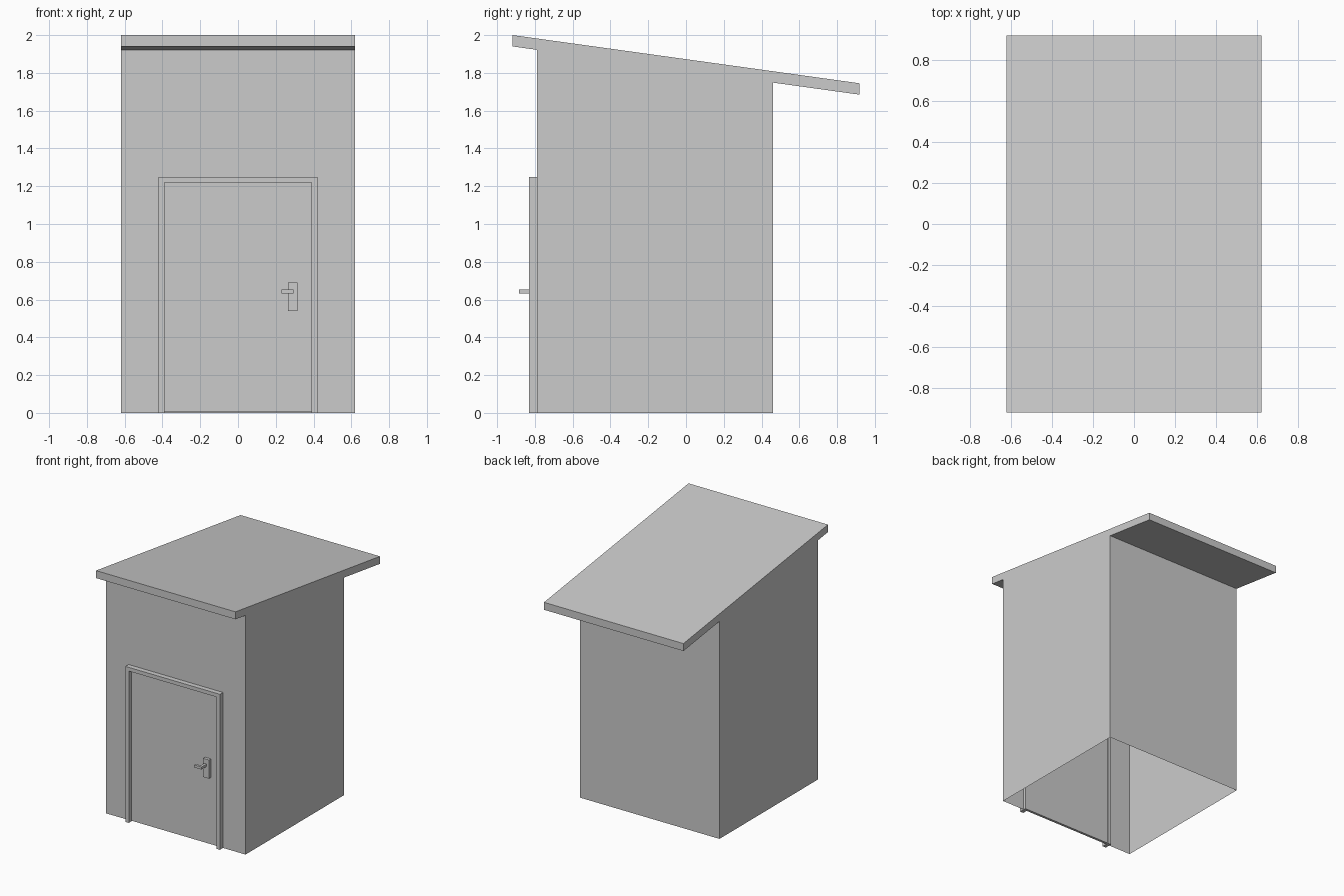
import bpy
import bmesh

cube = bpy.data.objects.get("Cube")
if cube:
    bpy.data.objects.remove(cube, do_unlink=True)

grey = bpy.data.materials.new("plain grey")
grey.use_nodes = True
COLOUR = (0.6, 0.6, 0.6, 1)
grey.diffuse_color = COLOUR
grey.node_tree.nodes["Principled BSDF"].inputs["Base Color"].default_value = COLOUR

HALF_WIDTH = 0.62
FRONT, BACK = -0.79, 0.46
EAVE = 0.918
SLOPE = -0.255 / (2 * EAVE)
ROOF_THICKNESS = 0.06


def add_object(name, bm):
    mesh = bpy.data.meshes.new(name)
    bm.to_mesh(mesh)
    bm.free()
    mesh.materials.append(grey)
    obj = bpy.data.objects.new(name, mesh)
    bpy.context.collection.objects.link(obj)
    return obj


def extrude_face(bm, points, offset):
    """Solid made by sweeping one polygon along an offset."""
    face = bm.faces.new([bm.verts.new(p) for p in points])
    swept = bmesh.ops.extrude_face_region(bm, geom=[face], use_keep_orig=True)
    verts = [g for g in swept["geom"] if isinstance(g, bmesh.types.BMVert)]
    bmesh.ops.translate(bm, vec=offset, verts=verts)
    bmesh.ops.recalc_face_normals(bm, faces=bm.faces)


def box(name, x, y, z):
    bm = bmesh.new()
    extrude_face(bm, [(x[0], y[0], z[0]), (x[1], y[0], z[0]),
                      (x[1], y[0], z[1]), (x[0], y[0], z[1])], (0, y[1] - y[0], 0))
    return add_object(name, bm)


def roof_underside(y):
    return 2 - ROOF_THICKNESS + SLOPE * (y + EAVE)


# Thin walls, open underneath, with a doorway in the front
bm = bmesh.new()
W, D, H = HALF_WIDTH, 0.42, 1.25
top_front, top_back = roof_underside(FRONT), roof_underside(BACK)
front = [(-W, 0), (-D, 0), (-D, H), (D, H), (D, 0), (W, 0), (W, top_front), (-W, top_front)]
bm.faces.new([bm.verts.new((x, FRONT, z)) for x, z in front])
bm.faces.new([bm.verts.new(p) for p in
              [(W, BACK, 0), (-W, BACK, 0), (-W, BACK, top_back), (W, BACK, top_back)]])
for side in (-W, W):
    points = [(side, FRONT, 0), (side, BACK, 0), (side, BACK, top_back), (side, FRONT, top_front)]
    bm.faces.new([bm.verts.new(p) for p in (points if side > 0 else points[::-1])])
bmesh.ops.remove_doubles(bm, verts=bm.verts, dist=0.0001)
add_object("walls", bm)

# Sloping roof slab
bm = bmesh.new()
extrude_face(bm, [(-W, -EAVE, roof_underside(-EAVE)), (-W, EAVE, roof_underside(EAVE)),
                  (-W, EAVE, roof_underside(EAVE) + ROOF_THICKNESS), (-W, -EAVE, 2)],
             (2 * W, 0, 0))
add_object("roof", bm)

# Door frame as one mitre-free profile
bm = bmesh.new()
I = 0.39
outline = [(-D, 0), (-I, 0), (-I, 1.22), (I, 1.22), (I, 0), (D, 0), (D, H), (-D, H)]
extrude_face(bm, [(x, -0.83, z) for x, z in outline], (0, 0.06, 0))
add_object("door_frame", bm)

# Door and handle
box("door", (-I, I), (-0.795, -0.775), (0.004, 1.22))
box("handle_plate", (0.265, 0.315), (-0.82, -0.795), (0.54, 0.69))
box("handle_stem", (0.275, 0.295), (-0.87, -0.82), (0.633, 0.653))
box("handle_lever", (0.23, 0.295), (-0.885, -0.865), (0.633, 0.653))
